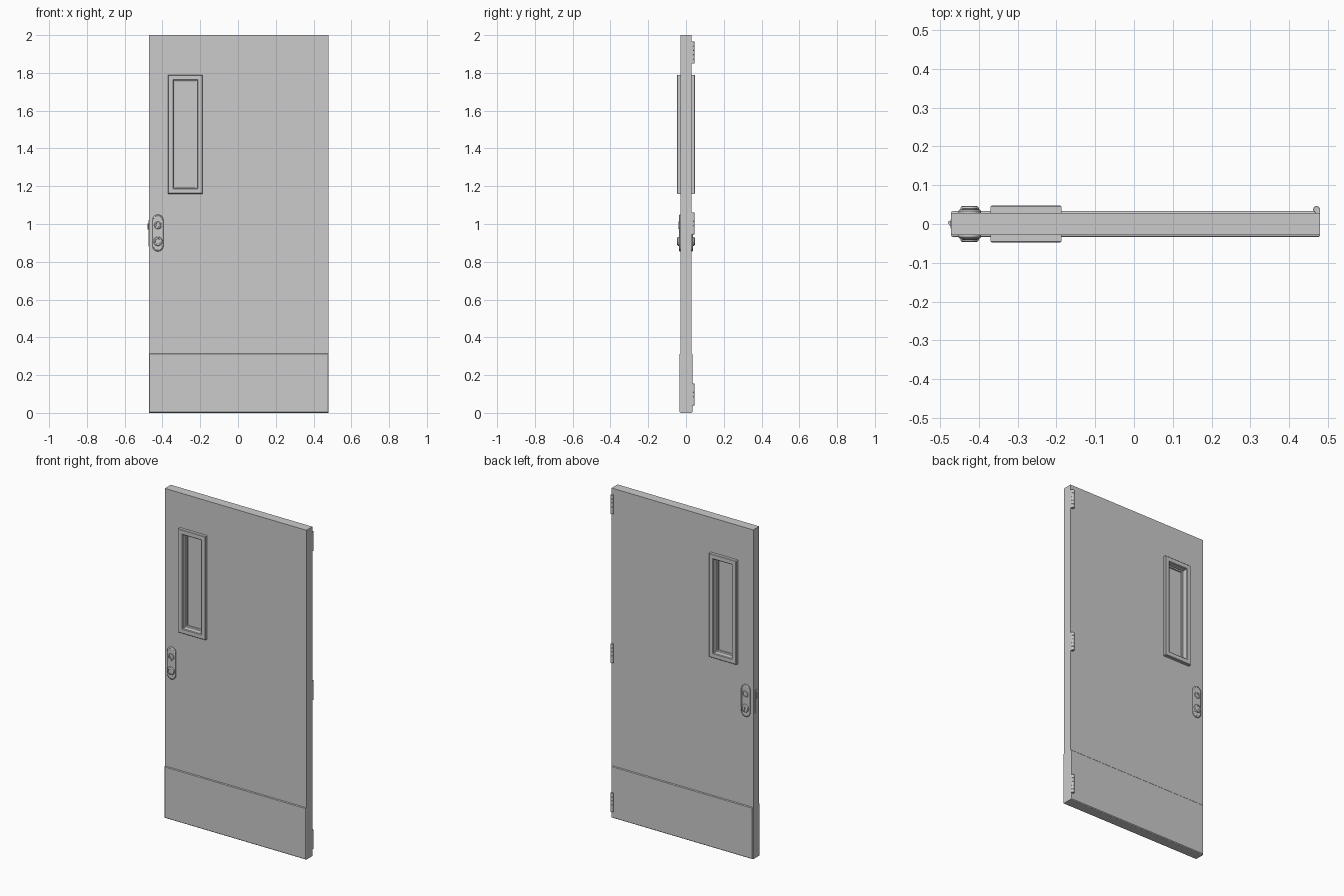
import bpy, bmesh
from math import sin, cos, pi

if "Cube" in bpy.data.objects:
    bpy.data.objects.remove(bpy.data.objects["Cube"])

SX0, SX1, SY = -0.472, 0.48, 0.0285      # slab extents
WIN = (-0.37, -0.187, 1.16, 1.79)        # window frame outline


def rect(b, inset, y):
    x0, x1, z0, z1 = b
    i = inset
    return [(x0 + i, y, z0 + i), (x1 - i, y, z0 + i), (x1 - i, y, z1 - i), (x0 + i, y, z1 - i)]


def stadium(x, z0, z1, r, y, n=16):
    pts = [(x + r * cos(pi * k / n), y, z1 + r * sin(pi * k / n)) for k in range(n + 1)]
    return pts + [(x - r * cos(pi * k / n), y, z0 - r * sin(pi * k / n)) for k in range(n + 1)]


def circle(x, z, r, y, n=32):
    return [(x + r * cos(2 * pi * k / n), y, z + r * sin(2 * pi * k / n)) for k in range(n)]


def loft(name, rings, closed=False, smooth=False):
    """Skin equal-length rings; cap the ends unless the loop closes on itself."""
    bm = bmesh.new()
    vs = [[bm.verts.new(p) for p in r] for r in rings]
    n = len(vs[0])
    for i in range(len(vs) if closed else len(vs) - 1):
        a, b = vs[i], vs[(i + 1) % len(vs)]
        for k in range(n):
            bm.faces.new((a[k], a[(k + 1) % n], b[(k + 1) % n], b[k]))
    if not closed:
        bm.faces.new(vs[0])
        bm.faces.new(vs[-1])
    bmesh.ops.recalc_face_normals(bm, faces=bm.faces)
    me = bpy.data.meshes.new(name)
    bm.to_mesh(me)
    bm.free()
    ob = bpy.data.objects.new(name, me)
    bpy.context.collection.objects.link(ob)
    if smooth:
        bpy.ops.object.select_all(action='DESELECT')
        ob.select_set(True)
        bpy.context.view_layer.objects.active = ob
        bpy.ops.object.shade_smooth_by_angle()
    return ob


def box(name, x0, x1, y0, y1, z0, z1):
    b = (x0, x1, z0, z1)
    return loft(name, [rect(b, 0, y0), rect(b, 0, y1)])


# Door slab with a through opening for the window
slab = (SX0, SX1, 0, 2)
loft("door_slab", [rect(slab, 0, -SY), rect(slab, 0, SY),
                   rect(WIN, 0.03, SY), rect(WIN, 0.03, -SY)], closed=True)

# Glass pane
loft("window_glass", [rect(WIN, 0.03, -0.004), rect(WIN, 0.03, 0.004)])

LX = -0.424
for s, side in ((-1, "front"), (1, "back")):
    # Kick plate with chamfered rim
    kick = (SX0, SX1, 0, 0.315)
    loft("kick_plate_" + side, [rect(kick, 0, s * (SY - 0.001)), rect(kick, 0.001, s * 0.031),
                                rect(kick, 0.004, s * 0.0335)])
    # Window frame moulding
    prof = [(0, 0.028), (0, 0.0445), (0.003, 0.0475), (0.026, 0.0475), (0.030, 0.044),
            (0.030, 0.014), (0.037, 0.012), (0.037, 0.004), (0.030, 0.004)]
    loft("window_frame_" + side, [rect(WIN, i, s * y) for i, y in prof], closed=True)
    # Lock plate with rounded rim
    plate = [(0.029, 0.028), (0.029, 0.034), (0.027, 0.0365), (0.024, 0.038), (0.023, 0.037)]
    loft("lock_plate_" + side, [stadium(LX, 0.884, 1.021, r, s * y) for r, y in plate], smooth=True)
    # Upper spindle socket: raised collar with a hollow centre
    sock = [(0.020, 0.035), (0.020, 0.039), (0.018, 0.041), (0.013, 0.041), (0.012, 0.038),
            (0.009, 0.038), (0.008, 0.035)]
    loft("spindle_collar_" + side, [circle(LX, 0.993, r, s * y) for r, y in sock], smooth=True)
    # Lower lock cylinder with domed collar
    cyl = [(0.024, 0.035), (0.024, 0.041), (0.022, 0.0445), (0.018, 0.0465), (0.015, 0.0465),
           (0.014, 0.043)]
    loft("lock_cylinder_" + side, [circle(LX, 0.908, r, s * y) for r, y in cyl], smooth=True)
    y0, y1 = sorted((s * 0.042, s * 0.0455))
    box("key_slot_" + side, LX - 0.002, LX + 0.002, y0, y1, 0.899, 0.917)

# Latch face plate and bevelled bolt on the free edge
box("latch_plate", SX0 - 0.002, SX0 + 0.001, -0.012, 0.012, 0.88, 1.02)
bolt = [(SX0, -0.008), (SX0, 0.008), (-0.480, 0.006), (-0.480, 0.003)]
loft("latch_bolt", [[(x, y, z) for x, y in bolt] for z in (0.97, 1.002)])

# Three hinges: leaf plus knuckled barrel
HX, HY = 0.471, 0.0375
for i, z0 in enumerate((0.04, 0.945, 1.85)):
    box(f"hinge_leaf_{i}", HX - 0.003, SX1, 0.026, HY, z0, z0 + 0.115)
    rings, step = [], 0.115 / 5
    for k in range(5):
        a, b = z0 + k * step, z0 + (k + 1) * step
        rings += [(0.0075, a), (0.0088, a + 0.001), (0.0088, b - 0.001)]
    rings.append((0.0075, z0 + 0.115))
    loft(f"hinge_barrel_{i}", [[(HX + r * cos(2 * pi * j / 20), HY + r * sin(2 * pi * j / 20), z)
                                for j in range(20)] for r, z in rings], smooth=True)
